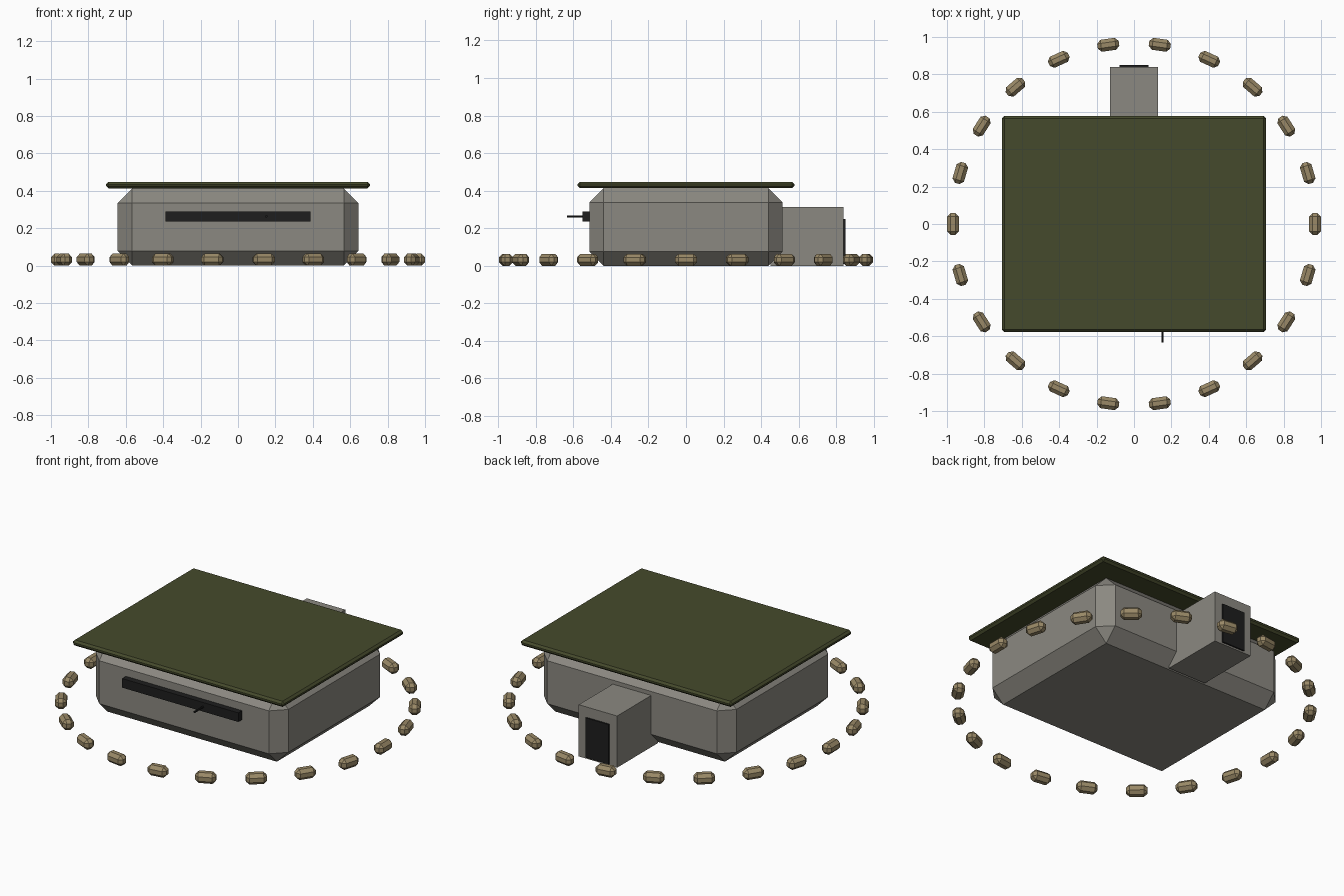
import bpy
import math

cube = bpy.data.objects.get("Cube")
if cube:
    bpy.data.objects.remove(cube, do_unlink=True)


def material(name, rgb):
    mat = bpy.data.materials.new(name)
    mat.use_nodes = True
    mat.diffuse_color = (*rgb, 1)
    mat.node_tree.nodes["Principled BSDF"].inputs["Base Color"].default_value = (*rgb, 1)
    return mat


concrete = material("concrete grey", (0.26, 0.25, 0.22))
olive = material("olive green", (0.06, 0.068, 0.025))
sand = material("sandbag tan", (0.32, 0.25, 0.135))
black = material("opening black", (0.013, 0.013, 0.013))


def box(name, low, high, mat, chamfer=0):
    """Box between two corners, with optional flat chamfers."""
    middle = [(a + b) / 2 for a, b in zip(low, high)]
    bpy.ops.mesh.primitive_cube_add(size=1, location=middle)
    obj = bpy.context.object
    obj.name = name
    obj.scale = [b - a for a, b in zip(low, high)]
    bpy.ops.object.transform_apply(location=False, rotation=False, scale=True)
    obj.data.materials.append(mat)
    if chamfer:
        bevel = obj.modifiers.new("chamfer", 'BEVEL')
        bevel.width = chamfer
        bevel.segments = 1
    return obj


# Main chamber and overhanging roof
box("bunker_body", (-0.643, -0.515, 0), (0.643, 0.515, 0.413), concrete, 0.077)
box("roof_slab", (-0.705, -0.577, 0.413), (0.705, 0.577, 0.447), olive, 0.012)

# Rear entrance with door
box("entrance_block", (-0.128, 0.45, 0), (0.128, 0.84, 0.312), concrete)
box("entrance_door", (-0.077, 0.83, 0.01), (0.077, 0.849, 0.25), black)

# Firing slit and gun barrel
box("firing_slit", (-0.388, -0.551, 0.235), (0.388, -0.5, 0.29), black)
bpy.ops.mesh.primitive_cylinder_add(
    vertices=8, radius=0.006, depth=0.12,
    location=(0.152, -0.573, 0.263), rotation=(math.pi / 2, 0, 0))
barrel = bpy.context.object
barrel.name = "gun_barrel"
barrel.data.materials.append(black)

# Ring of sandbags
BAGS = 22
RING = 0.968
first = box("sandbag", (-0.032, -0.058, 0), (0.032, 0.058, 0.064), sand, 0.019)
for i in range(BAGS):
    bag = first if i == 0 else first.copy()
    if i:
        bpy.context.collection.objects.link(bag)
    angle = 2 * math.pi * i / BAGS
    bag.name = f"sandbag_{i + 1}"
    bag.location.x = RING * math.cos(angle)
    bag.location.y = RING * math.sin(angle)
    bag.rotation_euler.z = angle
